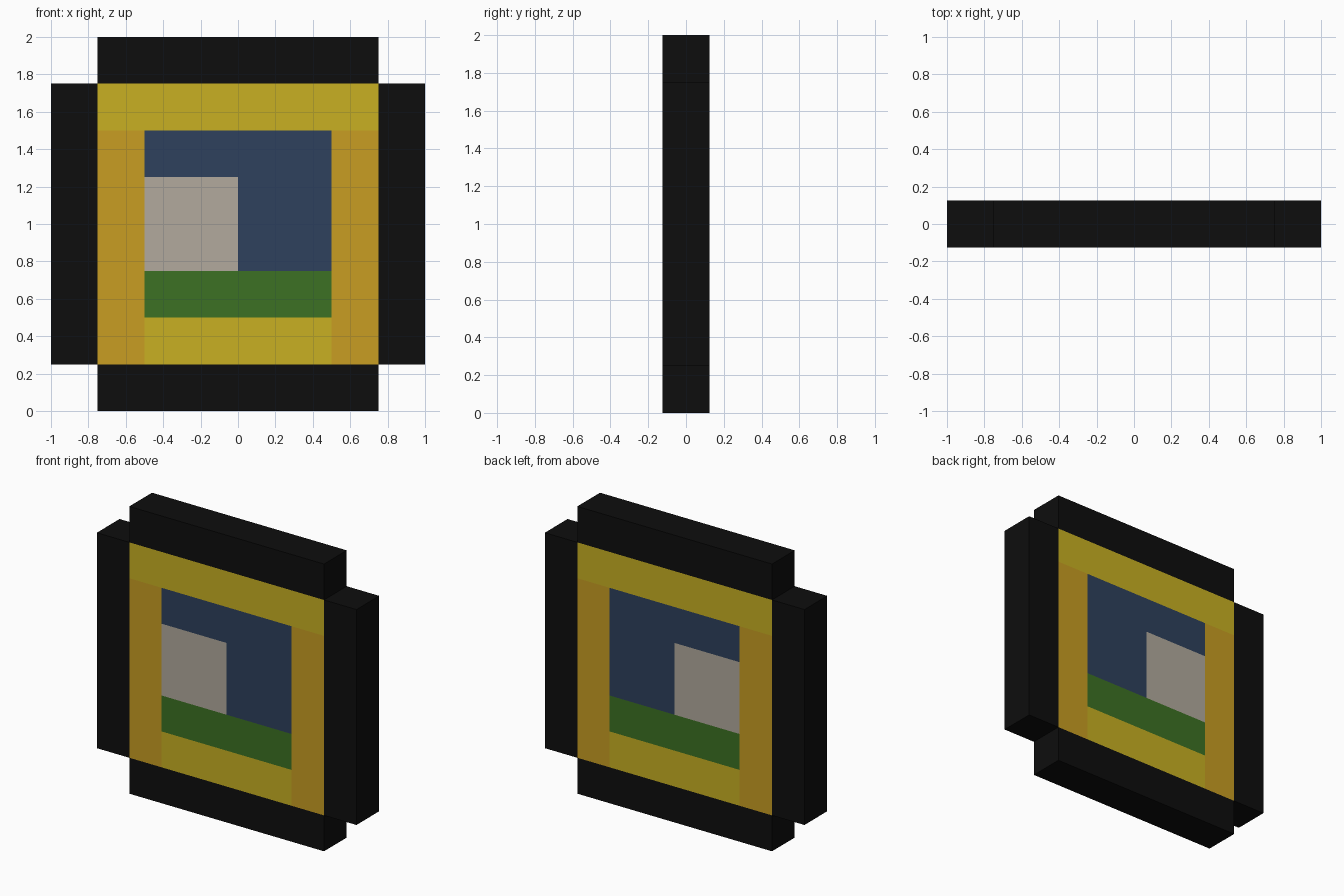
import bpy, bmesh

if "Cube" in bpy.data.objects:
    bpy.data.objects.remove(bpy.data.objects["Cube"])

HALF_DEPTH = 0.125


def srgb(r, g, b):
    lin = [(c / 255 / 12.92) if c <= 10 else ((c / 255 + 0.055) / 1.055) ** 2.4 for c in (r, g, b)]
    return (*lin, 1.0)


def material(name, *rgb):
    m = bpy.data.materials.new(name)
    m.diffuse_color = srgb(*rgb)
    m.use_nodes = True
    m.node_tree.nodes["Principled BSDF"].inputs["Base Color"].default_value = m.diffuse_color
    return m


black = material("black", 13, 13, 13)
yellow = material("yellow", 200, 176, 34)
orange = material("amber", 200, 158, 34)
blue = material("slate blue", 46, 65, 93)
grey = material("warm grey", 178, 170, 157)
green = material("grass green", 60, 113, 35)


def slab(name, outline, mat):
    """Extrude an (x, z) outline through the full depth of the panel."""
    bm = bmesh.new()
    face = bm.faces.new([bm.verts.new((x, -HALF_DEPTH, z)) for x, z in outline])
    ext = bmesh.ops.extrude_face_region(bm, geom=[face], use_keep_orig=True)
    for v in ext["geom"]:
        if isinstance(v, bmesh.types.BMVert):
            v.co.y = HALF_DEPTH
    bmesh.ops.recalc_face_normals(bm, faces=bm.faces)
    mesh = bpy.data.meshes.new(name)
    bm.to_mesh(mesh)
    bm.free()
    mesh.materials.append(mat)
    ob = bpy.data.objects.new(name, mesh)
    bpy.context.collection.objects.link(ob)
    return ob


def bar(name, x0, x1, z0, z1, mat):
    return slab(name, [(x0, z0), (x1, z0), (x1, z1), (x0, z1)], mat)


# Outer black frame, top and bottom
bar("frame_bottom", -0.75, 0.75, 0.0, 0.25, black)
bar("frame_top", -0.75, 0.75, 1.75, 2.0, black)

# Upright bars on both sides: outer frame and inner border
for side, s in (("left", -1), ("right", 1)):
    bar(f"frame_{side}", *sorted((s * 0.75, s * 1.0)), 0.25, 1.75, black)
    bar(f"border_{side}", *sorted((s * 0.5, s * 0.75)), 0.25, 1.5, orange)

# Yellow border, top and bottom
bar("border_top", -0.75, 0.75, 1.5, 1.75, yellow)
bar("border_bottom", -0.5, 0.5, 0.25, 0.5, yellow)

# Picture: ground strip, pale block and L-shaped sky
bar("picture_ground", -0.5, 0.5, 0.5, 0.75, green)
bar("picture_block", -0.5, 0.0, 0.75, 1.25, grey)
slab("picture_sky", [(0, 0.75), (0.5, 0.75), (0.5, 1.5), (-0.5, 1.5), (-0.5, 1.25), (0, 1.25)], blue)
